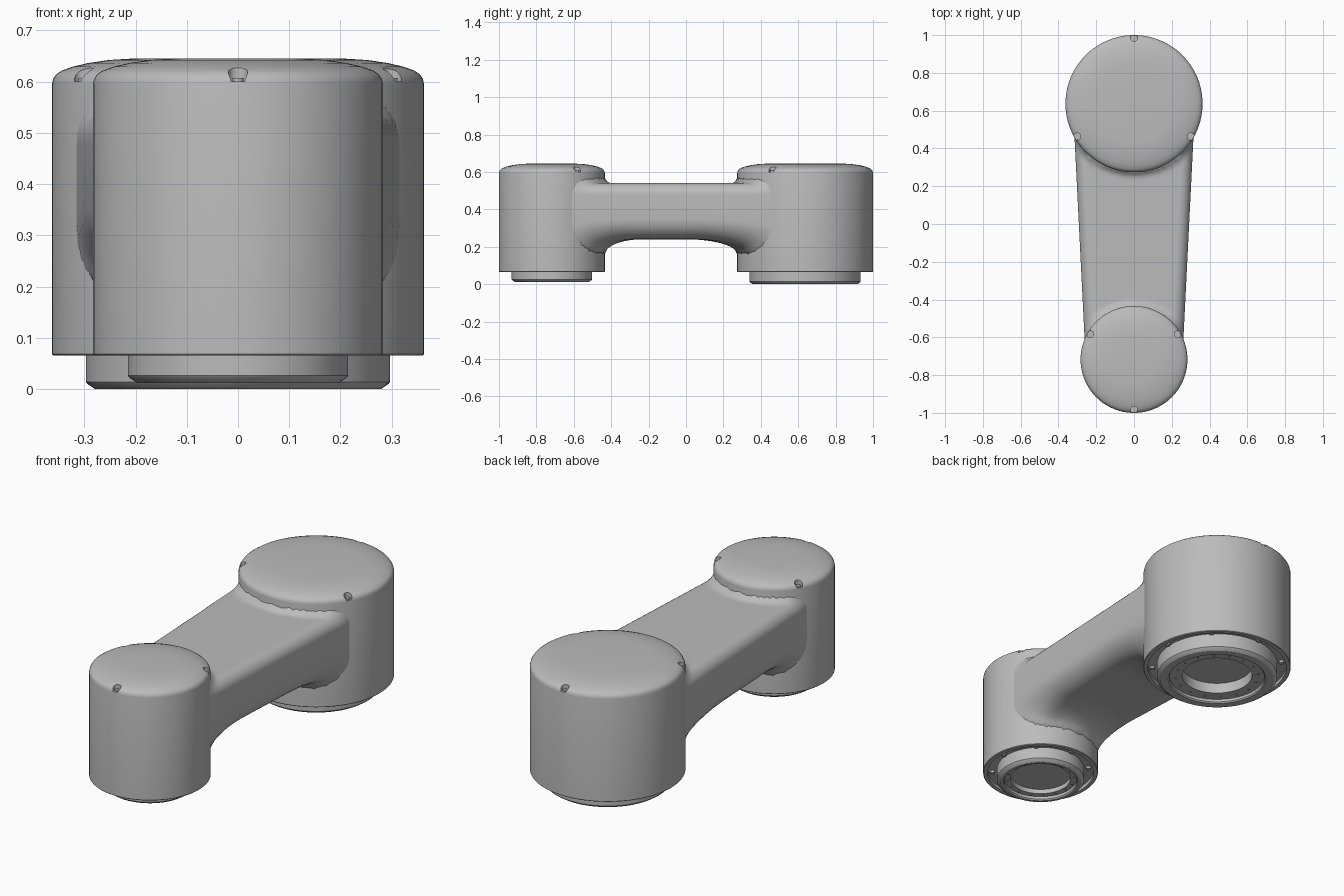
import bpy, bmesh
from math import sin, cos, pi, sqrt, hypot, radians

cube = bpy.data.objects.get("Cube")
if cube:
    bpy.data.objects.remove(cube)

grey = bpy.data.materials.new("light grey")
grey.use_nodes = True
colour = (0.5, 0.5, 0.5, 1)
grey.diffuse_color = colour
grey.node_tree.nodes["Principled BSDF"].inputs["Base Color"].default_value = colour


def make_object(name, bm):
    bmesh.ops.recalc_face_normals(bm, faces=bm.faces)
    mesh = bpy.data.meshes.new(name)
    bm.to_mesh(mesh)
    bm.free()
    mesh.materials.append(grey)
    obj = bpy.data.objects.new(name, mesh)
    bpy.context.collection.objects.link(obj)
    return obj


def activate(obj):
    bpy.ops.object.select_all(action='DESELECT')
    obj.select_set(True)
    bpy.context.view_layer.objects.active = obj


def smooth(obj, angle=32):
    activate(obj)
    bpy.ops.object.shade_smooth_by_angle(angle=radians(angle))


def lathe(name, profile, y, segments=96):
    """Spin a closed (radius, height) outline that starts and ends on the axis."""
    bm = bmesh.new()
    verts = [bm.verts.new((r, 0, z)) for r, z in profile]
    edges = [bm.edges.new(pair) for pair in zip(verts, verts[1:])]
    bmesh.ops.spin(bm, geom=verts + edges, cent=(0, 0, 0), axis=(0, 0, 1),
                   angle=2 * pi, steps=segments, use_duplicate=False)
    bmesh.ops.remove_doubles(bm, verts=bm.verts, dist=1e-5)
    bmesh.ops.translate(bm, verts=bm.verts, vec=(0, y, 0))
    return make_object(name, bm)


def add_discs(bm, y, radius, count, start, size, z0, z1, sides=16):
    """Ring of small upright cylinders."""
    for i in range(count):
        a = start + 2 * pi * i / count
        made = bmesh.ops.create_cone(bm, cap_ends=True, segments=sides, radius1=size,
                                     radius2=size, depth=z1 - z0)["verts"]
        bmesh.ops.translate(bm, verts=made,
                            vec=(radius * cos(a), y + radius * sin(a), (z0 + z1) / 2))


def discs(name, *args, **kw):
    bm = bmesh.new()
    add_discs(bm, *args, **kw)
    return make_object(name, bm)


TOP, BASE = 0.645, 0.065


def housing(label, y, r, facing, flange_r, flange_z, seat_r, hole_r, hole_z):
    # Drum with a softly domed cap and a grooved underside
    body = lathe(label + "_housing", [
        (0, 0.09), (flange_r - 0.02, 0.09), (flange_r + 0.008, 0.085), (r - 0.022, 0.085),
        (r - 0.022, BASE), (r - 0.003, BASE), (r, BASE + 0.003), (r, 0.595), (r - 0.002, 0.605),
        (r - 0.008, 0.614), (r - 0.018, 0.621), (r - 0.04, 0.629), (r - 0.07, 0.636),
        (r - 0.11, 0.642), (r - 0.16, TOP), (0, TOP)], y)
    # Three screw pockets in the cap edge
    cutter = discs("pocket_cutter", y, r - 0.015, 3, facing, 0.019, 0.6, 0.7)
    cut = body.modifiers.new("pockets", 'BOOLEAN')
    cut.object, cut.solver = cutter, 'EXACT'
    activate(body)
    bpy.ops.object.modifier_apply(modifier=cut.name)
    bpy.data.objects.remove(cutter)
    smooth(body)
    smooth(discs(label + "_cap_screws", y, r - 0.016, 3, facing, 0.011, 0.59, 0.607))
    # Stepped mounting flange with a shallow central bore
    f, z = flange_r, flange_z
    smooth(lathe(label + "_flange", [
        (0, hole_z), (hole_r, hole_z), (hole_r, z + 0.02), (seat_r, z + 0.02),
        (seat_r, z + 0.006), (seat_r + 0.006, z), (f - 0.018, z), (f - 0.003, z + 0.01),
        (f, z + 0.014), (f, 0.095), (0, 0.095)], y))
    # Bolts on the seat and in the outer groove
    smooth(discs(label + "_seat_bolts", y, (seat_r + hole_r) / 2, 16, 0,
                 0.006, z + 0.015, z + 0.03 - 0.013, sides=10))
    smooth(discs(label + "_groove_bolts", y, (r - 0.022 + f) / 2, 8, facing,
                 0.012, 0.073, 0.09, sides=12))


BIG = (0.637, 0.363)
SMALL = (-0.717, 0.283)
housing("large", *BIG, pi / 2, 0.297, 0.0, 0.235, 0.172, 0.075)
housing("small", *SMALL, -pi / 2, 0.215, 0.012, 0.178, 0.148, 0.056)


def blend(x, y, extents):
    """1 at a drum wall, falling along a quarter ellipse to 0 at the given distance."""
    best = 0
    for (cy, r), e in zip((BIG, SMALL), extents):
        t = min(1, max(0, hypot(x, y - cy) - r) / e)
        best = max(best, 1 - sqrt(1 - (1 - t) ** 2))
    return best


def section(half, low, high):
    """Right half of a rounded section, from bottom middle to top middle."""
    rb, rt, n = 0.11, 0.06, 8
    pts = [((half - rb) * i / n, low) for i in range(n)]
    pts += [(half - rb + rb * sin(pi / 2 * i / n), low + rb - rb * cos(pi / 2 * i / n))
            for i in range(n + 1)]
    pts += [(half - rt + rt * cos(pi / 2 * i / n), high - rt + rt * sin(pi / 2 * i / n))
            for i in range(n + 1)]
    return pts + [((half - rt) * (1 - i / n), high) for i in range(1, n + 1)]


# Tapered arm, flaring into both drums
bm = bmesh.new()
rings, steps = [], 100
for s in range(steps + 1):
    y = -0.65 + 1.2 * s / steps
    half = 0.262 + 0.05 * (y + 0.6)
    right = section(half, 0.24, 0.54)
    outline = right + [(-x, z) for x, z in right[-2:0:-1]]
    ring = []
    for x, z in outline:
        lower = min(1, max(0, (0.48 - z) / 0.24))
        upper = min(1, max(0, (z - 0.48) / 0.06))
        z += 0.03 * upper * blend(x, y, (0.04, 0.04)) - 0.08 * lower * blend(x, y, (0.27, 0.2))
        ring.append(bm.verts.new((x, y, z)))
    rings.append(ring)
for a, b in zip(rings, rings[1:]):
    for i in range(len(a)):
        j = (i + 1) % len(a)
        bm.faces.new((a[i], a[j], b[j], b[i]))
bm.faces.new(rings[0])
bm.faces.new(rings[-1])
smooth(make_object("arm", bm), 50)
